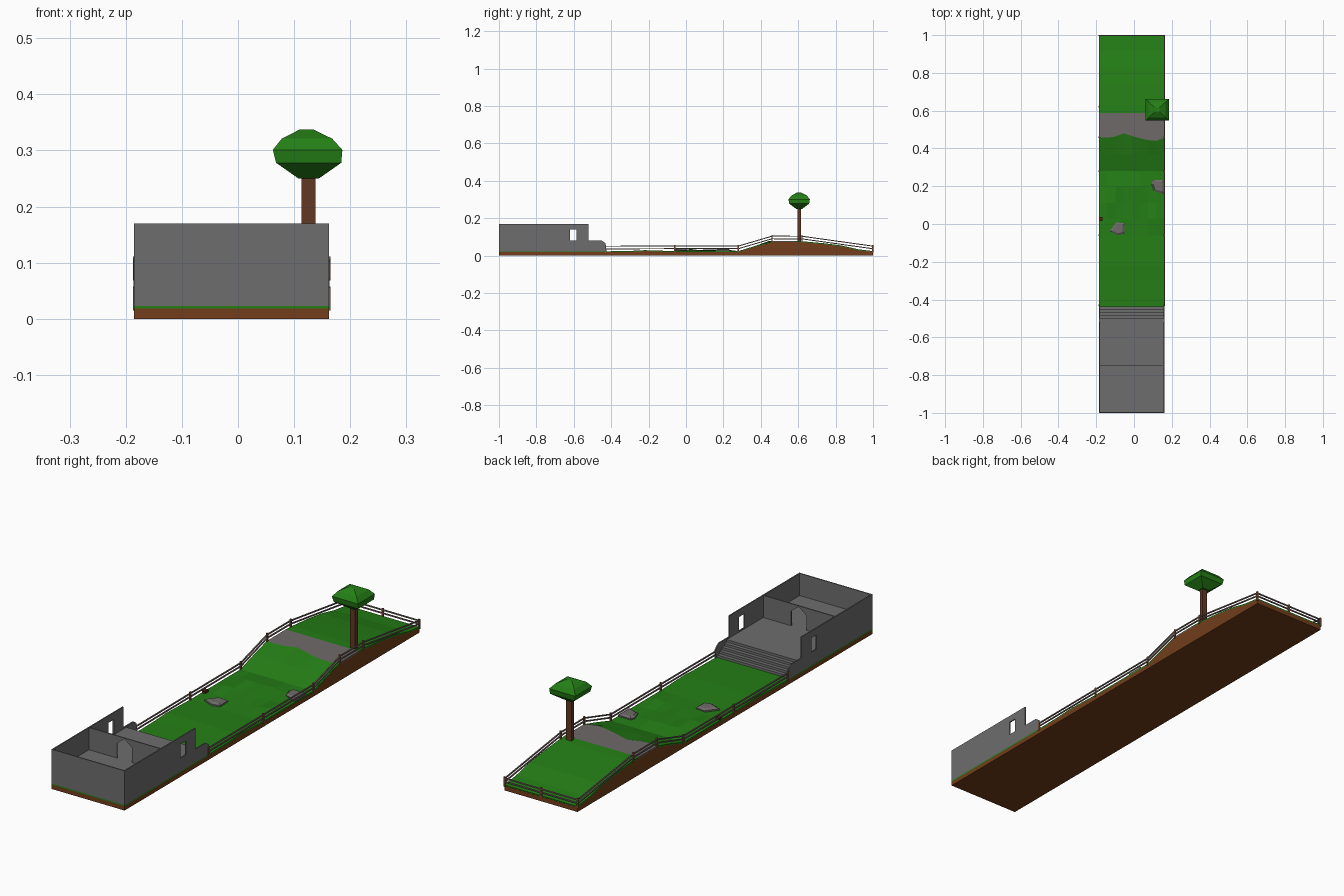
import bpy, bmesh, random
from mathutils import Vector

random.seed(4)
if "Cube" in bpy.data.objects:
    bpy.data.objects.remove(bpy.data.objects["Cube"], do_unlink=True)


def material(name, r, g, b):
    m = bpy.data.materials.new(name)
    m.use_nodes = True
    m.diffuse_color = (r, g, b, 1)
    m.node_tree.nodes["Principled BSDF"].inputs["Base Color"].default_value = (r, g, b, 1)
    return m


GRASS = material("grass green", 0.018, 0.21, 0.008)
SOIL = material("soil brown", 0.17, 0.048, 0.011)
STONE = material("stone grey", 0.155, 0.155, 0.155)
PATH = material("path grey", 0.16, 0.145, 0.145)
BARK = material("bark brown", 0.12, 0.04, 0.018)
POST = material("post brown", 0.22, 0.085, 0.045)
RAIL = material("rail grey brown", 0.2, 0.155, 0.14)
STUMP = material("stump red brown", 0.1, 0.018, 0.01)

X0, X1 = -0.185, 0.162
MID = (X0 + X1) / 2
BASE = 0.023


def finish(name, bm, *mats):
    bmesh.ops.recalc_face_normals(bm, faces=bm.faces)
    mesh = bpy.data.meshes.new(name)
    bm.to_mesh(mesh)
    bm.free()
    for m in mats:
        mesh.materials.append(m)
    ob = bpy.data.objects.new(name, mesh)
    bpy.context.collection.objects.link(ob)
    return ob


def bridge(bm, rings):
    """Skin a stack of equal rings and cap both ends."""
    loops = [[bm.verts.new(p) for p in ring] for ring in rings]
    n = len(loops[0])
    for a, b in zip(loops, loops[1:]):
        for i in range(n):
            bm.faces.new((a[i], a[(i + 1) % n], b[(i + 1) % n], b[i]))
    bm.faces.new(loops[0])
    bm.faces.new(loops[-1])


def prism_x(name, profile, a, b, mat):
    """Extrude a (y, z) profile along x."""
    bm = bmesh.new()
    bridge(bm, [[(x, y, z) for y, z in profile] for x in (a, b)])
    return finish(name, bm, mat)


def prism_y(name, profile, a, b, mat):
    """Extrude an (x, z) profile along y."""
    bm = bmesh.new()
    bridge(bm, [[(x, y, z) for x, z in profile] for y in (a, b)])
    return finish(name, bm, mat)


def add_beam(bm, start, end, half):
    start, end = Vector(start), Vector(end)
    d = (end - start).normalized()
    side = d.cross(Vector((0, 0, 1)))
    side = side.normalized() if side.length > 0.01 else Vector((1, 0, 0))
    up = side.cross(d)
    corners = [(1, 1), (-1, 1), (-1, -1), (1, -1)]
    bridge(bm, [[p + (side * s + up * t) * half for s, t in corners] for p in (start, end)])


# Ground profile along the length
PROFILE = [(-1, .023), (-.42, .023), (-.3, .025), (-.22, .029), (-.06, .024),
           (.03, .024), (.11, .024), (.2, .024), (.28, .024), (.37, .052),
           (.46, .077), (.587, .078), (.63, .076), (.74, .066), (.83, .054),
           (.92, .034), (1, .024)]


def ground(y):
    for (a, za), (b, zb) in zip(PROFILE, PROFILE[1:]):
        if y <= b:
            return za + (zb - za) * (y - a) / (b - a)
    return PROFILE[-1][1]


# Soil base
TURF = 0.005
prism_x("soil_base", [(-1, 0)] + [(y, z - TURF) for y, z in PROFILE] + [(1, 0)], X0, X1, SOIL)

# Turf with small bumps and a path across the hill
COLS = 8
WOBBLE = [0, -.003, .003, .02, .006, -.006, -.016, -.02, -.002]
bm = bmesh.new()
rows = []
for y, z in PROFILE:
    row = []
    for c in range(COLS + 1):
        bump = random.uniform(0, .011) if 0 < y < .25 and 0 < c < COLS else 0
        shift = WOBBLE[c] if y == .46 else 0
        row.append(bm.verts.new((X0 + (X1 - X0) * c / COLS, y + shift, z + bump)))
    rows.append(row)
for r in range(len(rows) - 1):
    for c in range(COLS):
        f = bm.faces.new((rows[r][c], rows[r][c + 1], rows[r + 1][c + 1], rows[r + 1][c]))
        f.material_index = int(PROFILE[r][0] == .46)
turf = finish("turf", bm, GRASS, PATH)
solid = turf.modifiers.new("thickness", 'SOLIDIFY')
solid.thickness = TURF
solid.offset = -1

# Stone floor with steps down to the grass
FLOOR, TOP, T = 0.075, 0.17, 0.005
STEPS = 5
steps = [(-.998, BASE), (-.998, FLOOR)]
for i in range(STEPS):
    y = -.5 + i * .08 / STEPS
    z = FLOOR - i * (FLOOR - BASE) / STEPS
    steps += [(y, z), (y, z - (FLOOR - BASE) / STEPS)]
prism_x("stone_floor_and_steps", steps, X0 + .002, X1 - .002, STONE)

# Side walls with a low end beside the steps and a window each
side = [(-1, BASE), (-1, TOP), (-.52, TOP), (-.52, .08), (-.45, .08), (-.43, .066), (-.425, BASE)]
cutter = prism_x("window_cutter", [(-.62, .08), (-.62, .14), (-.585, .14), (-.585, .08)],
                 X0 - .1, X1 + .1, STONE)
cutter.hide_render = True
cutter.display_type = 'WIRE'
cutter.hide_set(True)
for name, a in (("right_wall", X0), ("left_wall", X1 - T)):
    wall = prism_x(name, side, a, a + T, STONE)
    cut = wall.modifiers.new("window", 'BOOLEAN')
    cut.object = cutter
    cut.operation = 'DIFFERENCE'
    cut.solver = 'EXACT'

# Front wall, and inner wall with a peaked doorway
prism_y("front_wall", [(X0, BASE), (X0, TOP), (X1, TOP), (X1, BASE)], -1, -1 + T, STONE)
D = 0.036
prism_y("inner_wall", [(X0, FLOOR), (X0, TOP), (X1, TOP), (X1, FLOOR), (MID + D, FLOOR),
                       (MID + D, .138), (MID, .166), (MID - D, .138), (MID - D, FLOOR)],
        -.753, -.748, STONE)

# Fence: posts and two rails round three sides
POST_Y = [-.43, -.06, .28, .46, .62, 1]
IN = 0.001
path = [(X0 + IN, y) for y in POST_Y] + [(MID, 1)] + [(X1 - IN, y) for y in reversed(POST_Y)]
path = [Vector((x, min(y, .998), ground(y))) for x, y in path]
posts, rails = bmesh.new(), bmesh.new()
for p in path:
    add_beam(posts, p - Vector((0, 0, .008)), p + Vector((0, 0, .034)), .0035)
for a, b in zip(path, path[1:]):
    for h in (.013, .027):
        add_beam(rails, a + Vector((0, 0, h)), b + Vector((0, 0, h)), .0025)
finish("fence_posts", posts, POST)
finish("fence_rails", rails, RAIL)


def square(cx, cy, rx, ry, z):
    return [(cx + s * rx, cy + t * ry, z) for s, t in ((-1, -1), (1, -1), (1, 1), (-1, 1))]


# Tree
TX, TY = 0.126, 0.605
bm = bmesh.new()
bridge(bm, [square(TX, TY, .0125, .009, z) for z in (.065, .255)])
finish("tree_trunk", bm, BARK)
bm = bmesh.new()
bridge(bm, [square(TX + dx, TY, r, r * .92, z) for dx, r, z in
            ((0, .018, .25), (0, .058, .278), (-.002, .062, .301),
             (-.003, .045, .321), (-.004, .013, .337))])
finish("tree_crown", bm, GRASS)

# Flat rocks in the grass
ROCKS = {
    "left_rock": [(.092, .215), (.105, .175), (.16, .158), (.16, .232), (.1, .234)],
    "right_rock": [(-.13, -.04), (-.085, -.058), (-.05, -.05), (-.05, .005), (-.095, .008)],
}
for name, outline in ROCKS.items():
    cx = sum(p[0] for p in outline) / len(outline)
    cy = sum(p[1] for p in outline) / len(outline)
    bm = bmesh.new()
    bridge(bm, [[(cx + (x - cx) * k, cy + (y - cy) * k, z) for x, y in outline]
                for k, z in ((1, .02), (1, .031), (.7, .037))])
    finish(name, bm, PATH)

# Small stump by the fence
bm = bmesh.new()
bridge(bm, [square(-.174, .026, .008, .01, z) for z in (.02, .036)])
finish("stump", bm, STUMP)
